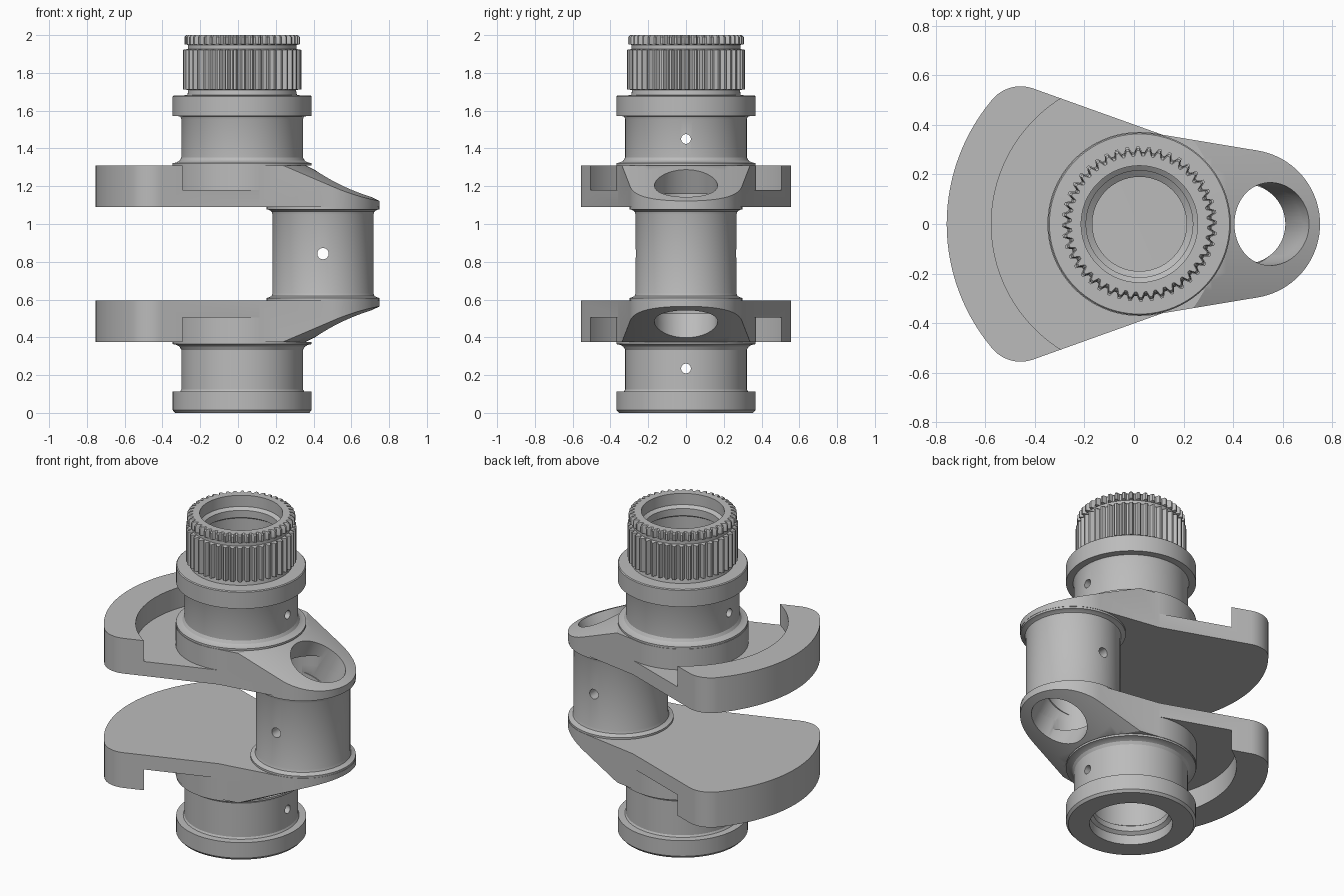
import bpy, bmesh, math
from mathutils import Matrix, Vector

if "Cube" in bpy.data.objects:
    bpy.data.objects.remove(bpy.data.objects["Cube"])

MAIN, PIN, MID = 0.022, 0.45, 0.843      # shaft axis x, crankpin axis x, mirror height
TEETH = 44

steel = bpy.data.materials.new("steel_grey")
steel.diffuse_color = (0.5, 0.5, 0.5, 1)
steel.use_nodes = True
steel.node_tree.nodes["Principled BSDF"].inputs["Base Color"].default_value = steel.diffuse_color


def finish(name, bm):
    bmesh.ops.recalc_face_normals(bm, faces=bm.faces)
    me = bpy.data.meshes.new(name)
    bm.to_mesh(me)
    bm.free()
    me.materials.append(steel)
    ob = bpy.data.objects.new(name, me)
    bpy.context.collection.objects.link(ob)
    return ob


def lathe(name, profile, cx, seg=96, tooth=0.0):
    """Revolve a closed (radius, z[, toothed]) profile around a vertical axis."""
    bm = bmesh.new()
    rings = []
    for i in range(seg):
        a = 2 * math.pi * i / seg
        ring = []
        for p in profile:
            r = p[0] - (tooth if len(p) > 2 and i % 4 > 1 else 0)
            ring.append(bm.verts.new((cx + r * math.cos(a), r * math.sin(a), p[1])))
        rings.append(ring)
    n = len(profile)
    for i in range(seg):
        a, b = rings[i], rings[(i + 1) % seg]
        for j in range(n):
            k = (j + 1) % n
            bm.faces.new((a[j], b[j], b[k], a[k]))
    return finish(name, bm)


def prism(name, pts, z0, z1):
    bm = bmesh.new()
    f = bm.faces.new([bm.verts.new((x, y, z0)) for x, y in pts])
    ext = bmesh.ops.extrude_face_region(bm, geom=[f])["geom"]
    for v in ext:
        if isinstance(v, bmesh.types.BMVert):
            v.co.z = z1
    return finish(name, bm)


def rod(name, a, b, r, seg=64):
    a, b = Vector(a), Vector(b)
    bm = bmesh.new()
    rot = (b - a).to_track_quat('Z', 'Y').to_matrix().to_4x4()
    bmesh.ops.create_cone(bm, cap_ends=True, segments=seg, radius1=r, radius2=r,
                          depth=(b - a).length,
                          matrix=Matrix.Translation((a + b) / 2) @ rot)
    return finish(name, bm)


def cut(ob, *cutters):
    for c in cutters:
        c.hide_render = True
        m = ob.modifiers.new("cut", 'BOOLEAN')
        m.operation, m.solver, m.object = 'DIFFERENCE', 'EXACT', c
    dg = bpy.context.evaluated_depsgraph_get()
    me = bpy.data.meshes.new_from_object(ob.evaluated_get(dg))
    ob.modifiers.clear()
    ob.data = me
    for c in cutters:
        bpy.data.objects.remove(c)


def arc(cx, cy, r, a0, a1, n):
    return [(cx + r * math.cos(math.radians(a0 + (a1 - a0) * i / n)),
             cy + r * math.sin(math.radians(a0 + (a1 - a0) * i / n))) for i in range(n + 1)]


def flip(z):
    return 2 * MID - z


def angled_bore(s):
    """Lightening bore leaning out through the sloped web end."""
    z = lambda h: h if s > 0 else flip(h)
    return rod("bore_cutter", (PIN, 0, z(1.0)), (PIN + 0.22, 0, z(1.45)), 0.167)


# web outline: pin end, waist, rounded counterweight corner, outer arc
half = arc(PIN, 0, 0.30, 0, 80.5, 20)
half += [(MAIN + 0.093, 0.3596)]
half += arc(-0.457, 0.405, 0.15, 70.5, 140, 12)
half += arc(MAIN, 0, 0.777, 143, 180, 24)
outline = half + [(x, -y) for x, y in half[-2:0:-1]]
web = prism("upper_web", outline, 1.09, 1.31)

# pocket between shaft boss and counterweight rim
pocket = prism("pocket_cutter",
               arc(MAIN, 0, 0.597, 75.5, 284.5, 64) + arc(MAIN, 0, 0.371, 284.5, 75.5, 64),
               1.18, 1.5)

# sloped, slightly crowned face at the pin end
bm = bmesh.new()
bmesh.ops.create_grid(bm, x_segments=14, y_segments=24, size=0.4,
                      matrix=Matrix.Translation((0.6, 0, 0)))
ext = bmesh.ops.extrude_face_region(bm, geom=bm.faces[:])["geom"]
top = {g for g in ext if isinstance(g, bmesh.types.BMVert)}
for v in bm.verts:
    v.co.z = 1.6 if v in top else 1.122 + (0.75 - v.co.x) * 0.48 - 0.5 * v.co.y ** 2
slope = finish("slope_cutter", bm)
cut(web, pocket, slope, angled_bore(1),
    rod("bore_cutter", (PIN, 0, 0.9), (PIN, 0, 1.16), 0.16))

# lower web is the mirror image
low = web.data.copy()
low.transform(Matrix.Translation((0, 0, 2 * MID)) @ Matrix.Scale(-1, 4, (0, 0, 1)))
low.flip_normals()
lower_web = bpy.data.objects.new("lower_web", low)
bpy.context.collection.objects.link(lower_web)

# hollow crankpin with end flanges, ring grooves and an oil hole
outer = [(0.298, 1.09), (0.298, 1.078), (0.285, 1.074), (0.272, 1.066), (0.267, 1.05)]
inner = [(0.16, 0.90), (0.172, 0.905), (0.172, 0.93), (0.16, 0.935), (0.16, 1.09)]
pin = lathe("crankpin", outer + [(r, flip(z)) for r, z in outer[::-1]]
            + [(r, flip(z)) for r, z in inner[::-1]] + inner, PIN)
cut(pin, angled_bore(1), angled_bore(-1),
    rod("oil_cutter", (PIN, -0.5, MID), (PIN, 0.5, MID), 0.03, 32))

# lower journal with collar
collar = [(0.368, 1.31), (0.368, 1.322), (0.347, 1.326), (0.332, 1.335), (0.322, 1.352)]
lower = [(r, flip(z)) for r, z in collar]
lower += [(0.322, 0.125), (0.328, 0.114), (0.368, 0.112), (0.368, 0.015), (0.355, 0.0),
          (0.235, 0.0), (0.235, 0.06), (0.215, 0.075), (0.215, 0.11), (0.23, 0.12),
          (0.23, 0.31), (0.19, 0.34), (0.19, flip(1.31))]
lower_journal = lathe("lower_journal", lower, MAIN)

# upper journal with collar, neck, splined drive end and toothed lip
upper = collar + [
    (0.322, 1.555), (0.328, 1.57), (0.368, 1.572), (0.368, 1.675), (0.363, 1.68),
    (0.29, 1.682), (0.285, 1.71), (0.313, 1.712, 1), (0.313, 1.922, 1), (0.288, 1.926),
    (0.288, 1.948), (0.306, 1.952, 1), (0.306, 1.99, 1), (0.296, 2.0, 1),
    (0.235, 2.0), (0.235, 1.93), (0.215, 1.915), (0.215, 1.87), (0.23, 1.86),
    (0.23, 1.37), (0.19, 1.34), (0.19, 1.31)]
upper_journal = lathe("upper_journal", upper, MAIN, TEETH * 4, 0.022)

for ob, z in ((lower_journal, 0.235), (upper_journal, 1.45)):
    cut(ob, rod("oil_cutter", (-0.6, 0, z), (0.6, 0, z), 0.026, 32))

# smooth curved walls, keep machined edges crisp
bpy.ops.object.select_all(action='DESELECT')
for ob in (web, lower_web, pin, lower_journal, upper_journal):
    ob.select_set(True)
bpy.context.view_layer.objects.active = web
bpy.ops.object.shade_smooth_by_angle(angle=math.radians(28))
